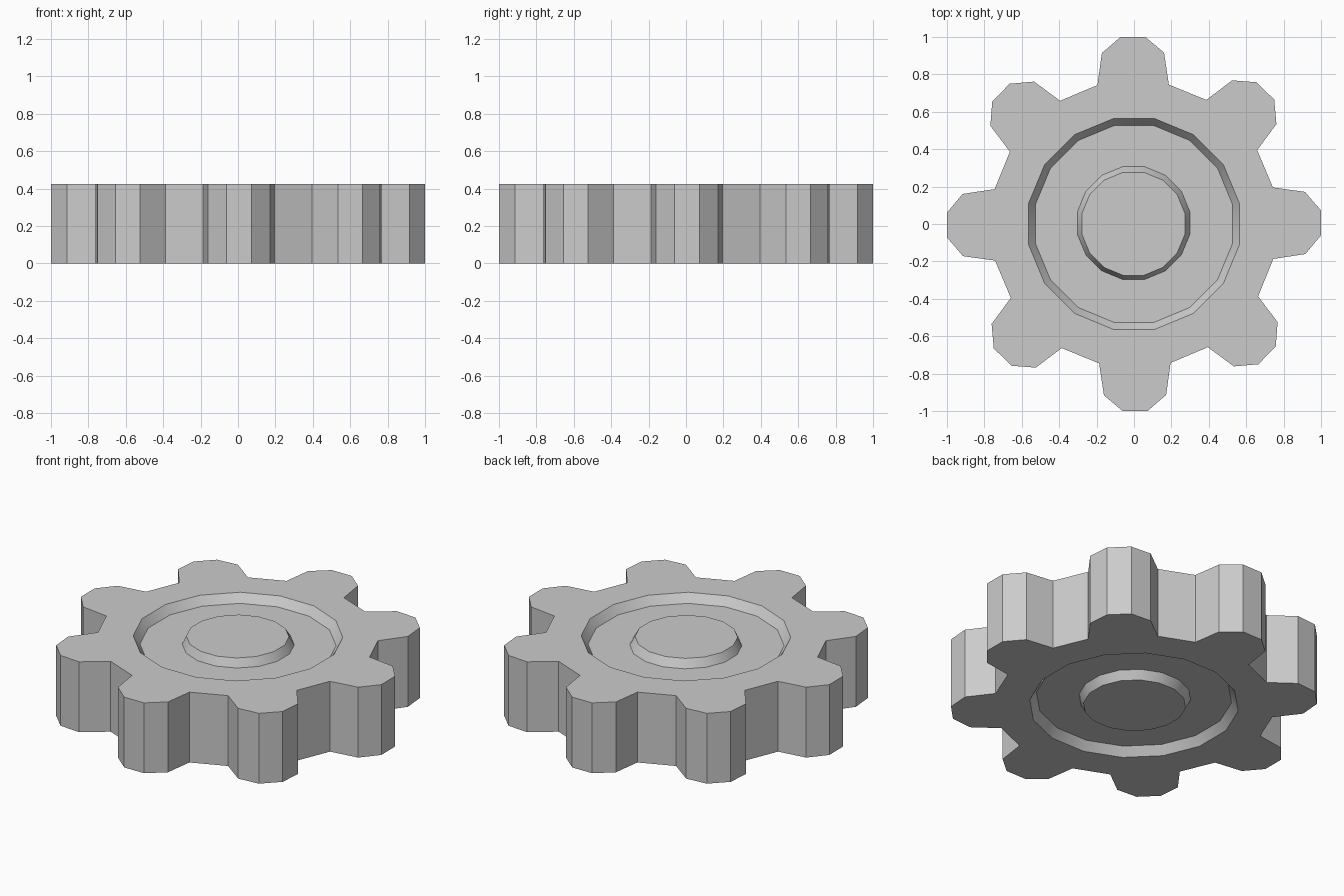
import bpy, bmesh
from math import radians, cos, sin

if "Cube" in bpy.data.objects:
    bpy.data.objects.remove(bpy.data.objects["Cube"])

H, DEPTH = 0.425, 0.05          # thickness, recess depth
TEETH, SIDES = 8, 16
TURN = 0.35                     # slight rotation of the toothed rim
# one tooth: (radius, angle from tooth centre)
TOOTH = [(0.768, -14.4), (0.93, -10.3), (1.002, -3.8),
         (1.002, 3.8), (0.93, 10.3), (0.768, 14.4)]

bm = bmesh.new()


def polar(r, deg, z, cx=0, cy=0):
    a = radians(deg)
    return bm.verts.new((cx + r * cos(a), cy + r * sin(a), z))


def ring(r, z, cx=0, cy=0):
    step = 360 / SIDES
    return [polar(r, (k - 0.5) * step, z, cx, cy) for k in range(SIDES)]


def outline(z):
    return [polar(r, i * 360 / TEETH + a + TURN, z)
            for i in range(TEETH) for r, a in TOOTH]


def bridge(a, b):
    n = len(a)
    for i in range(n):
        j = (i + 1) % n
        bm.faces.new((a[i], a[j], b[j], b[i]))


def cap(z, floor):
    """Toothed face with a round recess and a central boss."""
    rim = outline(z)
    lip = ring(0.574, z)
    inner = ring(0.537, floor)
    boss_base = ring(0.307, floor, -0.002, 0.005)
    boss_top = ring(0.281, z, -0.003, 0.001)
    n = len(TOOTH)
    for i in range(TEETH):
        a, b, c = lip[2 * i], lip[2 * i + 1], lip[(2 * i + 2) % SIDES]
        bm.faces.new(rim[n * i:n * i + n] + [b, a])
        bm.faces.new((rim[n * i + n - 1], rim[(n * i + n) % len(rim)], c, b))
    bridge(lip, inner)
    bridge(inner, boss_base)
    bridge(boss_base, boss_top)
    bm.faces.new(boss_top)
    return rim


# both caps joined by the tooth walls
bridge(cap(0, DEPTH), cap(H, H - DEPTH))
bmesh.ops.recalc_face_normals(bm, faces=bm.faces)

mesh = bpy.data.meshes.new("gear_wheel")
bm.to_mesh(mesh)
bm.free()
gear = bpy.data.objects.new("gear_wheel", mesh)
bpy.context.collection.objects.link(gear)

# round recess walls smooth, teeth crisp
bpy.context.view_layer.objects.active = gear
gear.select_set(True)
bpy.ops.object.shade_smooth_by_angle(angle=radians(30))
